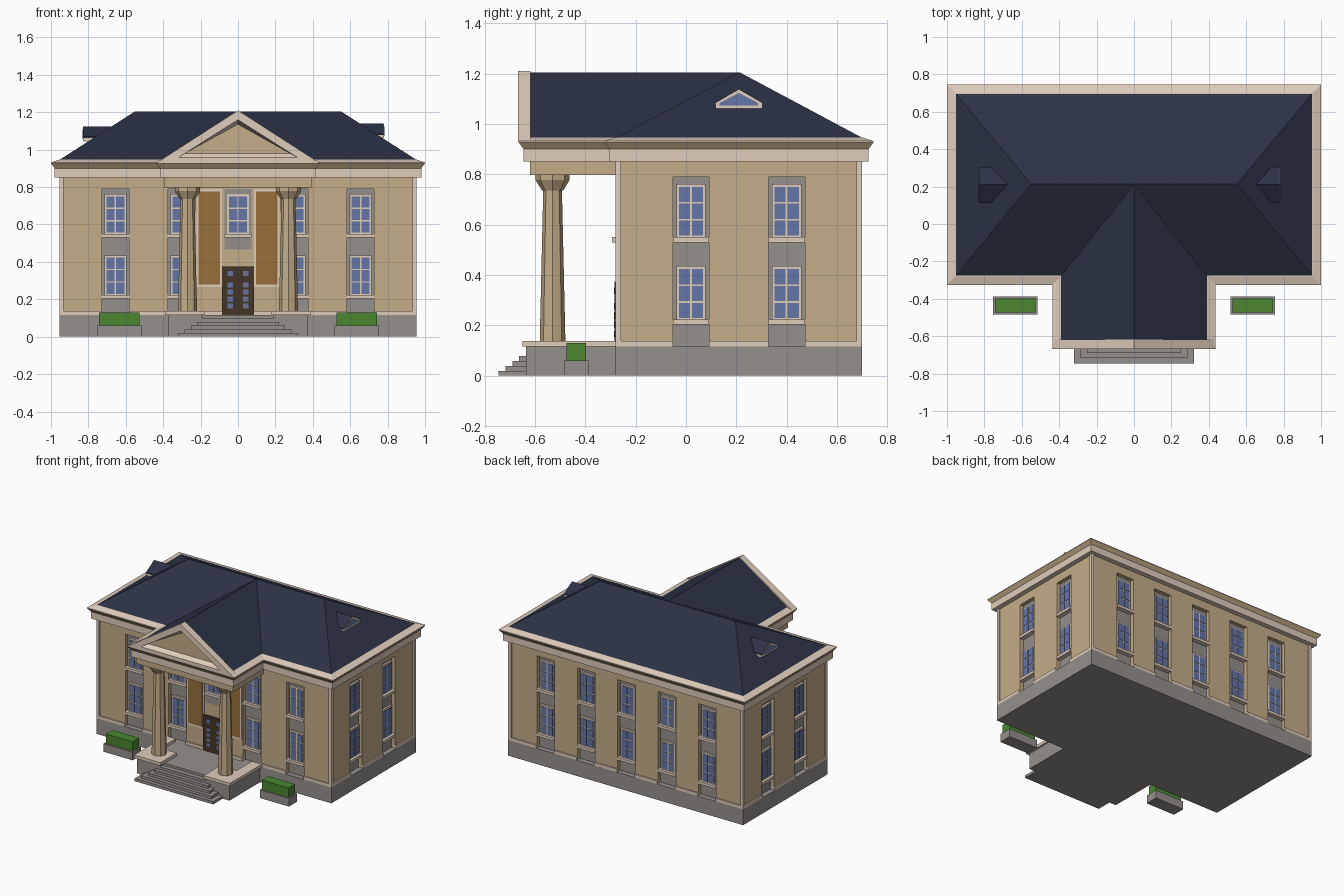
import bpy, bmesh
from math import pi
from mathutils import Matrix, Vector

if "Cube" in bpy.data.objects:
    bpy.data.objects.remove(bpy.data.objects["Cube"])

COLORS = {
    "stone": (0.30, 0.28, 0.27), "tan": (0.56, 0.42, 0.25), "trim": (0.74, 0.61, 0.50),
    "roof": (0.025, 0.032, 0.06), "glass": (0.13, 0.18, 0.38), "wood": (0.06, 0.035, 0.02),
    "panel": (0.32, 0.16, 0.045), "hedge": (0.07, 0.24, 0.03)}
MATS = {}
for key, rgb in COLORS.items():
    MATS[key] = bpy.data.materials.new(key)
    MATS[key].diffuse_color = (*rgb, 1)

parts = {}


def part(name, mat):
    return parts.setdefault(name, (bmesh.new(), mat))[0]


def box(name, mat, x, y, z, M=Matrix()):
    """Box from (min, max) pairs."""
    size = Matrix.Diagonal((x[1] - x[0], y[1] - y[0], z[1] - z[0], 1))
    mid = Matrix.Translation((sum(x) / 2, sum(y) / 2, sum(z) / 2))
    bmesh.ops.create_cube(part(name, mat), size=1, matrix=M @ mid @ size)


def loft(name, mat, rings, caps=(True, True)):
    """Skin a list of equal-length point rings."""
    bm = part(name, mat)
    vs = [[bm.verts.new(p) for p in r] for r in rings]
    n = len(vs[0])
    for a, b in zip(vs, vs[1:]):
        for i in range(n):
            j = (i + 1) % n
            bm.faces.new((a[i], a[j], b[j], b[i]))
    if caps[0]:
        bm.faces.new(vs[0][::-1])
    if caps[1]:
        bm.faces.new(vs[-1])


def cone(name, mat, x, y, z, r):
    bmesh.ops.create_cone(part(name, mat), cap_ends=True, segments=8, radius1=r[0], radius2=r[1],
                          depth=z[1] - z[0], matrix=Matrix.Translation((x, y, sum(z) / 2)))


def outline(o, z):
    """T-shaped plan of house and portico, grown by o."""
    a, p, f, q, b = 0.955 + o, 0.392 + o, -0.28 - o, -0.62 - o, 0.70 + o
    return [(x, y, z) for x, y in ((-a, f), (-p, f), (-p, q), (p, q), (p, f), (a, f), (a, b), (-a, b))]


# Plinth, porch floor and steps
box("plinth", "stone", (-0.955, 0.955), (-0.28, 0.70), (0, 0.115))
box("porch_floor", "stone", (-0.375, 0.375), (-0.60, -0.28), (0, 0.115))
for s in (-1, 1):
    box("porch_floor", "stone", sorted((s * 0.19, s * 0.375)), (-0.635, -0.60), (0, 0.115))
    box("porch_coping", "trim", sorted((s * 0.176, s * 0.39)), (-0.65, -0.46), (0.115, 0.137))
    box("porch_coping", "trim", sorted((s * 0.31, s * 0.39)), (-0.46, -0.28), (0.115, 0.137))
for i, (w, y) in enumerate(((0.32, -0.745), (0.285, -0.717), (0.25, -0.69), (0.22, -0.663), (0.19, -0.635))):
    box("steps", "stone", (-w, w), (y, -0.60), (0, 0.0195 * (i + 1)))

# Recessed grey core behind the walls
box("recess_core", "stone", (-0.917, 0.917), (-0.242, 0.662), (0.115, 0.855))


def window(M, u, z0):
    """Sill, frame and 2 x 3 panes, bottom of sill at z0."""
    box("window_sills", "trim", (u - 0.072, u + 0.072), (0.004, 0.04), (z0, z0 + 0.02), M)
    box("window_frames", "trim", (u - 0.058, u + 0.058), (0.024, 0.04), (z0 + 0.02, z0 + 0.232), M)
    for c in (-1, 1):
        for r in range(3):
            x, z = u + c * 0.026, z0 + 0.056 + r * 0.067
            box("window_panes", "glass", (x - 0.022, x + 0.022), (0.021, 0.03), (z - 0.03, z + 0.03), M)


def facade(loc, turn, half, wins):
    """Wall panels between window bays; local -y points outward."""
    M = Matrix.Translation(loc) @ Matrix.Rotation(turn * pi / 2, 4, 'Z')
    left = -half + 0.01
    for u in wins:
        box("walls", "tan", (left, u - 0.072), (0.01, 0.04), (0.115, 0.79), M)
        left = u + 0.072
        window(M, u, 0.53)
        window(M, u, 0.203)
    box("walls", "tan", (left, half - 0.01), (0.01, 0.04), (0.115, 0.79), M)
    box("walls", "tan", (-half + 0.01, half - 0.01), (0.01, 0.04), (0.79, 0.855), M)
    # Corner and base strips
    for a, b in zip([-half] + [u + 0.072 for u in wins], [u - 0.072 for u in wins] + [half]):
        box("base_strip", "trim", (a, b), (0, 0.03), (0.115, 0.137), M)
    for s in (-1, 1):
        box("corner_strips", "trim", sorted((s * half, s * (half - 0.022))), (0, 0.022), (0.115, 0.855), M)


facade((0, -0.28, 0), 0, 0.955, (-0.655, -0.302, 0.302, 0.655))
facade((0.955, 0.21, 0), 1, 0.49, (-0.19, 0.19))
facade((0, 0.70, 0), 2, 0.955, (-0.656, -0.328, 0, 0.328, 0.656))
facade((-0.955, 0.21, 0), 3, 0.49, (-0.19, 0.19))

# Entrance: door, window above it, side panels
M = Matrix.Translation((0, -0.28, 0))
box("door", "wood", (-0.086, 0.086), (-0.004, 0.02), (0.115, 0.374), M)
for s in (-1, 1):
    for z in (0.165, 0.202, 0.239, 0.276, 0.338):
        box("door_panes", "glass", (s * 0.041 - 0.014, s * 0.041 + 0.014), (-0.007, 0), (z - 0.013, z + 0.013), M)
    box("panel_frames", "trim", (s * 0.153 - 0.068, s * 0.153 + 0.068), (0.004, 0.02), (0.265, 0.79), M)
    box("side_panels", "panel", (s * 0.153 - 0.057, s * 0.153 + 0.057), (0.001, 0.02), (0.28, 0.775), M)
box("entry_bay", "stone", (-0.072, 0.072), (0.007, 0.02), (0.465, 0.79), M)
window(Matrix.Translation((0, -0.298, 0)), 0, 0.53)

# Columns with flared capitals
for x in (-0.27, 0.27):
    cone("columns", "tan", x, -0.53, (0.137, 0.745), (0.051, 0.037))
    cone("capitals", "tan", x, -0.53, (0.735, 0.778), (0.042, 0.068))
    cone("capitals", "tan", x, -0.53, (0.778, 0.797), (0.068, 0.068))

# Entablature following the T plan
box("portico_beam", "tan", (-0.395, 0.395), (-0.62, -0.26), (0.797, 0.855))
loft("frieze", "trim", [outline(0.025, 0.85), outline(0.025, 0.90)])
loft("cornice_underside", "tan", [outline(0.025, 0.90), outline(0.045, 0.927)])
loft("cornice_top", "trim", [outline(0.045, 0.927), outline(0.045, 0.932), outline(0, 0.947)])

# Hip roof with the portico gable running into it
bm = part("roof", "roof")
e = [bm.verts.new(p) for p in outline(0, 0.945)]
rl, rm, rr, rf = [bm.verts.new(p) for p in
                  ((-0.55, 0.213, 1.205), (0, 0.213, 1.205), (0.55, 0.213, 1.205), (0, -0.62, 1.205))]
for f in ((e[0], e[1], rm, rl), (e[1], e[2], rf, rm), (e[3], e[4], rm, rf), (e[4], e[5], rr, rm),
          (e[5], e[6], rr), (e[6], e[7], rl, rm, rr), (e[7], e[0], rl), (e[2], e[3], rf), e[::-1]):
    bm.faces.new(f)


# Pediment: raking frame stepping in to a recessed triangle
def tri(w, z0, z1, y):
    return [(-w, y, z0), (w, y, z0), (0, y, z1)]


loft("pediment_frame", "trim", [tri(0.435, 0.93, 1.21, -0.618), tri(0.435, 0.93, 1.21, -0.668),
                                tri(0.32, 0.957, 1.16, -0.668), tri(0.285, 0.98, 1.136, -0.64)], (True, False))
loft("pediment_field", "tan", [tri(0.285, 0.98, 1.136, -0.638), tri(0.285, 0.98, 1.136, -0.64)])


# Side dormers
def gable(x, w, z0, z1, z2):
    return [(x, 0.21 - w, z0), (x, 0.21 + w, z0), (x, 0.21 + w, z1), (x, 0.21, z2), (x, 0.21 - w, z1)]


for s, x, d in ((1, 0.78, 0), (-1, 0.83, -0.016)):
    end = s * 0.62
    loft("dormer_bodies", "trim", [gable(s * x, 0.093, 1.062 + d, 1.083 + d, 1.137 + d),
                                   gable(end, 0.093, 1.03 + d, 1.083 + d, 1.137 + d)])
    loft("dormer_glass", "glass", [gable(s * (x + 0.002), 0.077, 1.073 + d, 1.083 + d, 1.123 + d),
                                   gable(s * (x - 0.01), 0.077, 1.073 + d, 1.083 + d, 1.123 + d)])
    loft("dormer_roofs", "roof", [gable(s * (x - 0.001), 0.094, 1.078 + d, 1.085 + d, 1.14 + d),
                                  gable(end, 0.094, 1.078 + d, 1.085 + d, 1.14 + d)])

# Hedge planters
for s in (-1, 1):
    c = s * 0.635
    box("planters", "stone", (c - 0.118, c + 0.118), (-0.484, -0.388), (0, 0.06))
    box("hedges", "hedge", (c - 0.108, c + 0.108), (-0.474, -0.398), (0.055, 0.13))

# Turn every collected part into an object
for name, (bm, mat) in parts.items():
    bmesh.ops.recalc_face_normals(bm, faces=bm.faces)
    me = bpy.data.meshes.new(name)
    bm.to_mesh(me)
    bm.free()
    me.materials.append(MATS[mat])
    bpy.context.collection.objects.link(bpy.data.objects.new(name, me))

for m in bpy.data.materials:
    if m.users and not m.is_grease_pencil:
        m.use_nodes = True
        m.node_tree.nodes["Principled BSDF"].inputs["Base Color"].default_value = m.diffuse_color
